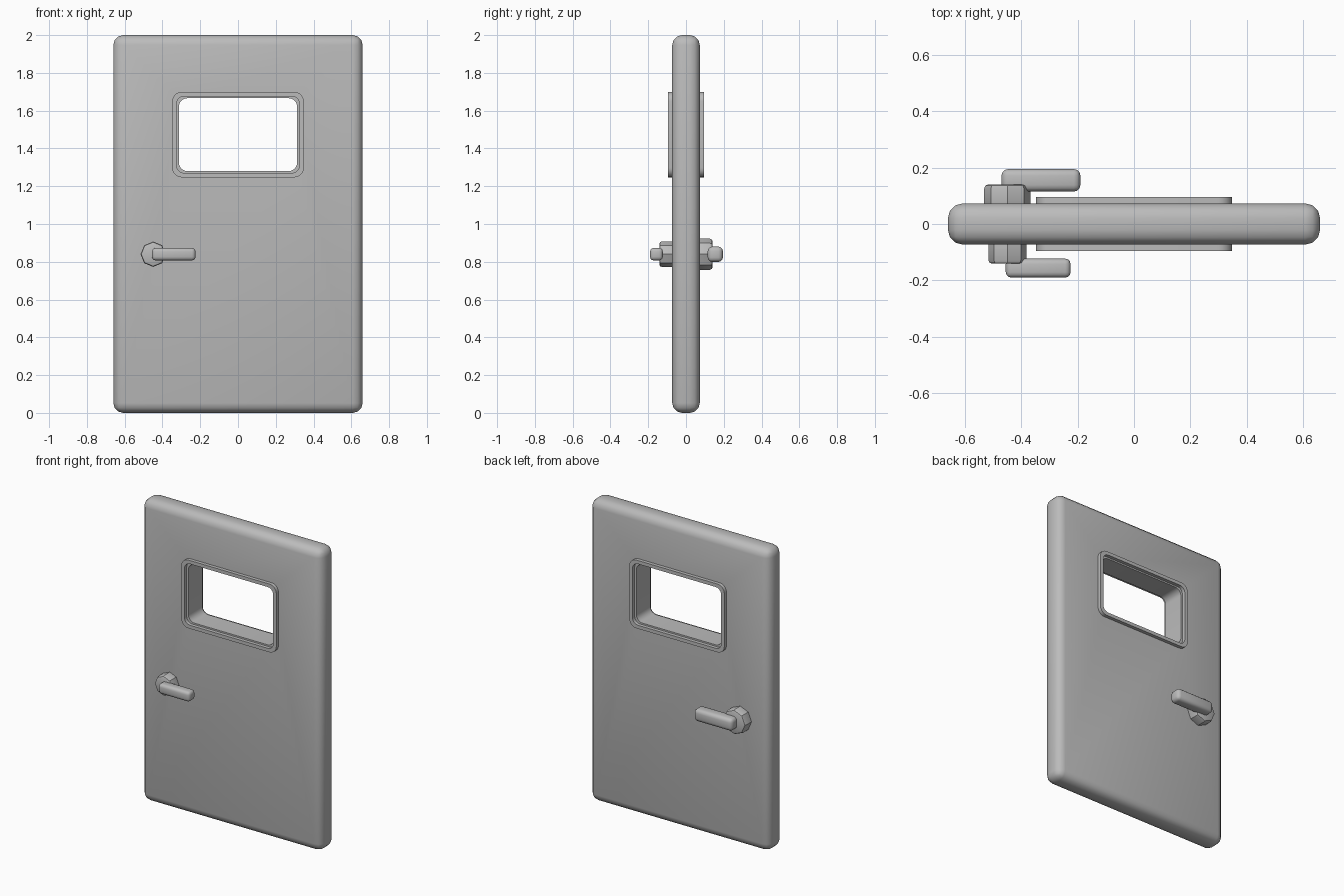
import bpy
import bmesh
from math import cos, sin, pi, radians

default = bpy.data.objects.get("Cube")
if default:
    bpy.data.objects.remove(default, do_unlink=True)

grey = bpy.data.materials.new("plain_grey")
grey.use_nodes = True
COLOUR = (0.5, 0.5, 0.5, 1)
grey.diffuse_color = COLOUR
grey.node_tree.nodes["Principled BSDF"].inputs["Base Color"].default_value = COLOUR

WINDOW_Z = 1.473


def make_object(name, bm):
    bmesh.ops.recalc_face_normals(bm, faces=bm.faces)
    mesh = bpy.data.meshes.new(name)
    bm.to_mesh(mesh)
    bm.free()
    mesh.materials.append(grey)
    obj = bpy.data.objects.new(name, mesh)
    bpy.context.collection.objects.link(obj)
    return obj


def apply_modifiers(obj):
    bpy.ops.object.select_all(action="DESELECT")
    obj.select_set(True)
    bpy.context.view_layer.objects.active = obj
    for mod in list(obj.modifiers):
        bpy.ops.object.modifier_apply(modifier=mod.name)


def smooth(obj, angle=40):
    apply_modifiers(obj)
    bpy.ops.object.shade_smooth_by_angle(angle=radians(angle))


def bevel(obj, width, segments):
    mod = obj.modifiers.new("Rounding", "BEVEL")
    mod.width, mod.segments = width, segments
    mod.limit_method = "ANGLE"


def box(name, low, high):
    bm = bmesh.new()
    bmesh.ops.create_cube(bm, size=1)
    for v in bm.verts:
        v.co = [(a + b) / 2 + c * (b - a) for a, b, c in zip(low, high, v.co)]
    return make_object(name, bm)


def rounded_loop(bm, y, half_w, half_h, radius, steps=5):
    """Rounded rectangle around the window centre, in a plane facing y."""
    verts = []
    for i, (sx, sz) in enumerate([(1, 1), (-1, 1), (-1, -1), (1, -1)]):
        for k in range(steps + 1):
            a = (i + k / steps) * pi / 2
            verts.append(bm.verts.new((sx * (half_w - radius) + radius * cos(a), y,
                                       WINDOW_Z + sz * (half_h - radius) + radius * sin(a))))
    return verts


def bridge(bm, a, b):
    n = len(a)
    for i in range(n):
        j = (i + 1) % n
        bm.faces.new((a[i], a[j], b[j], b[i]))


# Door slab with rounded edges and a window opening
door = box("door_slab", (-0.66, -0.073, 0), (0.66, 0.073, 2))
bevel(door, 0.052, 3)
bm = bmesh.new()
near, far = [rounded_loop(bm, y, 0.313, 0.193, 0.045) for y in (-0.2, 0.2)]
bridge(bm, near, far)
bm.faces.new(near)
bm.faces.new(far)
cutter = make_object("window_cutter", bm)
cutter.hide_render = True
cut = door.modifiers.new("Window", "BOOLEAN")
cut.object, cut.operation, cut.solver = cutter, "DIFFERENCE", "EXACT"
smooth(door)
bpy.data.objects.remove(cutter, do_unlink=True)

# Each face of the door has a window frame, a rosette and a lever
for side, name, scale, z in ((-1, "front", 1.0, 0.84), (1, "back", 1.23, 0.84)):
    bm = bmesh.new()
    loops = [rounded_loop(bm, side * y, w, h, r) for y, w, h, r in (
        (0.06, 0.348, 0.226, 0.05), (0.096, 0.348, 0.226, 0.05),
        (0.096, 0.325, 0.203, 0.04), (0.06, 0.325, 0.203, 0.04))]
    for i in range(4):
        bridge(bm, loops[i], loops[(i + 1) % 4])
    smooth(make_object(name + "_window_frame", bm))

    bm = bmesh.new()
    bmesh.ops.create_cone(bm, cap_ends=True, segments=8, depth=0.1,
                          radius1=0.067 * scale, radius2=0.067 * scale)
    for v in bm.verts:
        v.co = (v.co.x - 0.449, side * 0.091 + v.co.z, z + v.co.y)
    rosette = make_object(name + "_rosette", bm)
    mod = rosette.modifiers.new("Rounding", "BEVEL")
    mod.width, mod.segments = 0.012 * scale, 2
    mod.limit_method, mod.angle_limit = "ANGLE", radians(60)
    smooth(rosette)

    inner, outer = (0.123, 0.19) if side < 0 else (0.115, 0.195)
    left, right = (-0.455, -0.225) if side < 0 else (-0.47, -0.19)
    ys = sorted((side * inner, side * outer))
    lever = box(name + "_lever", (left, ys[0], z - 0.033 * scale),
                (right, ys[1], z + 0.033 * scale))
    bevel(lever, 0.019 * scale, 3)
    smooth(lever)
